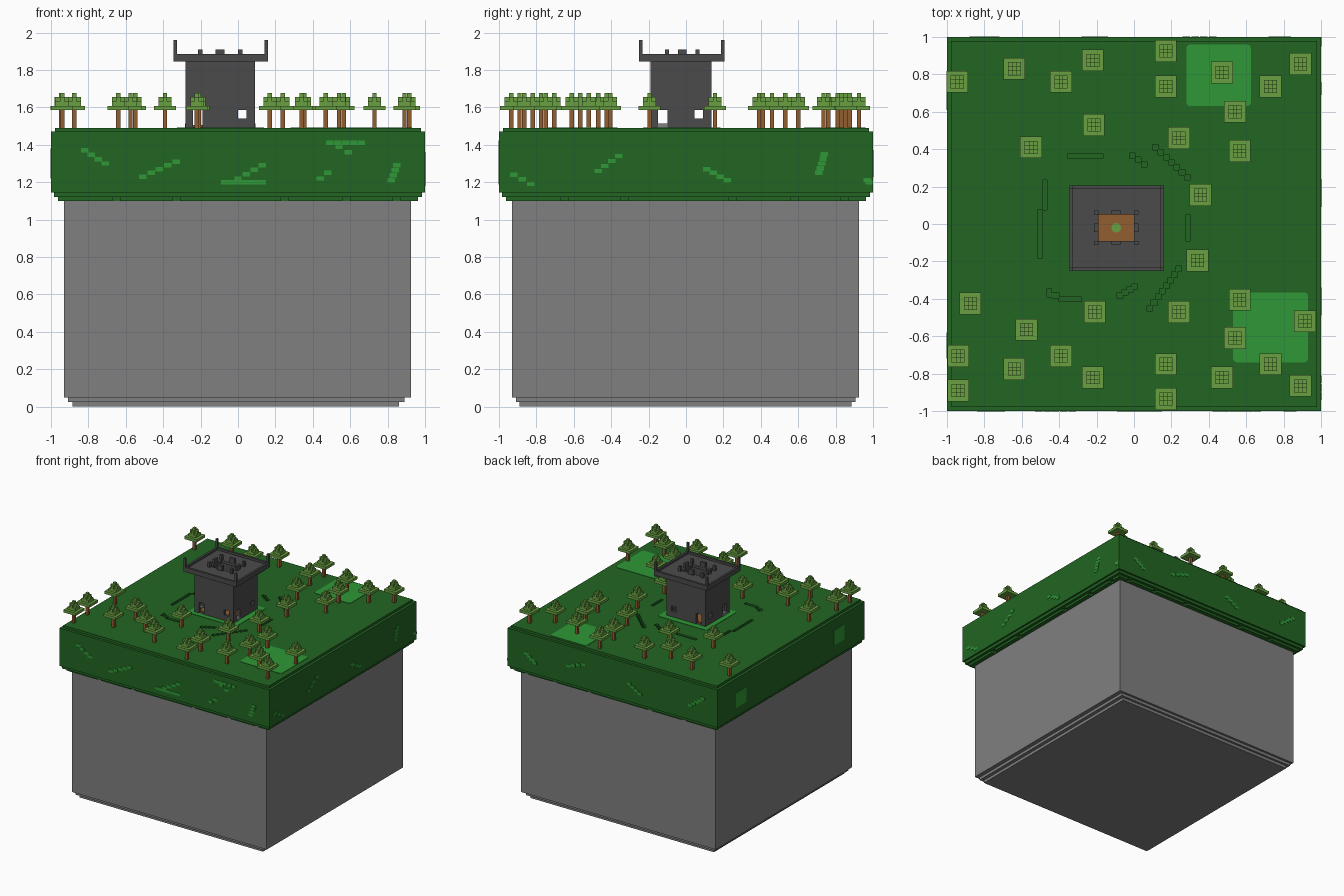
import bpy, bmesh
from mathutils import Matrix, Vector

cube = bpy.data.objects.get("Cube")
if cube:
    bpy.data.objects.remove(cube, do_unlink=True)

V = 0.0233          # block size
GROUND = 1.49       # top of the grass


def material(name, hex_code):
    rgb = [int(hex_code[i:i + 2], 16) / 255 for i in (0, 2, 4)]
    lin = [c / 12.92 if c <= 0.04045 else ((c + 0.055) / 1.055) ** 2.4 for c in rgb] + [1]
    m = bpy.data.materials.new(name)
    m.use_nodes = True
    m.diffuse_color = lin
    m.node_tree.nodes["Principled BSDF"].inputs["Base Color"].default_value = lin
    return m


GRASS = material("dark grass", "226622")
LIGHT = material("light grass", "2E9936")
LEAF = material("leaf green", "68A040")
WOOD = material("wood brown", "925E30")
STONE = material("stone grey", "808080")
DARK = material("dark stone", "4B4B4B")


def box_mesh(name, boxes, mats):
    """Boxes are (x0, x1, y0, y1, z0, z1[, material index])."""
    bm = bmesh.new()
    for b in boxes:
        lo, hi = Vector(b[0:6:2]), Vector(b[1:6:2])
        mtx = Matrix.Translation((lo + hi) / 2) @ Matrix.Diagonal((*(hi - lo), 1))
        new = bmesh.ops.create_cube(bm, size=1, matrix=mtx)["verts"]
        for f in {f for v in new for f in v.link_faces}:
            f.material_index = b[6] if len(b) > 6 else 0
    me = bpy.data.meshes.new(name)
    bm.to_mesh(me)
    bm.free()
    for m in mats:
        me.materials.append(m)
    return me


def place(name, me, loc=(0, 0, 0)):
    ob = bpy.data.objects.new(name, me)
    ob.location = loc
    bpy.context.scene.collection.objects.link(ob)
    return ob


def blocks(name, boxes, *mats):
    return place(name, box_mesh(name, boxes, mats))


def square(r, z0, z1):
    return (-r, r, -r, r, z0, z1)


def cut(ob, boxes):
    """Carve boxes out of an object, then drop the cutter."""
    cutter = blocks("cutter", boxes, ob.data.materials[0])
    cutter.hide_render = True
    mod = ob.modifiers.new("cut", 'BOOLEAN')
    mod.operation, mod.solver, mod.use_self, mod.object = 'DIFFERENCE', 'EXACT', True, cutter
    bpy.context.view_layer.objects.active = ob
    bpy.ops.object.modifier_apply(modifier=mod.name)
    bpy.data.objects.remove(cutter, do_unlink=True)


def ring(x0, x1, y0, y1, a0, a1, b0, b1, z0, z1):
    """Four boxes between an outer and an inner rectangle."""
    return [(x0, x1, y0, b0, z0, z1), (x0, x1, b1, y1, z0, z1),
            (x0, a0, b0, b1, z0, z1), (a1, x1, b0, b1, z0, z1)]


def steps(a, b, w=0.04, h=V):
    """Stair-stepped line of cells from a to b as (u0, u1, v0, v1)."""
    n = max(1, round(max(abs(b[0] - a[0]) / w, abs(b[1] - a[1]) / h)))
    out = []
    for i in range(n + 1):
        u, v = (a[k] + (b[k] - a[k]) * i / n for k in (0, 1))
        out.append((u - w / 2, u + w / 2, v - h / 2, v + h / 2))
    return out


# Stone base with stepped foot
blocks("stone_base", [(-0.93, 0.925, -0.93, 0.925, 0.05, 1.14),
                      (-0.91, 0.89, -0.91, 0.905, 0.025, 0.05),
                      (-0.885, 0.86, -0.89, 0.885, 0, 0.025)], STONE)

# Grass slab with stepped underside
blocks("grass_slab", [square(1, 1.145, 1.47), square(0.985, 1.12, 1.145)], GRASS)
lower_rim = blocks("grass_lower_rim", [square(0.962, 1.10, 1.122)], GRASS)
notches = []
for u in (-0.65, -0.33, 0.25, 0.58, 0.85):
    for lo, hi in ((-1, -0.935), (0.935, 1)):
        notches += [(u - 0.02, u + 0.02, lo, hi, 1.09, 1.13), (lo, hi, u - 0.02, u + 0.02, 1.09, 1.13)]
cut(lower_rim, notches)

# Grass top with shallow trench marks around the tower
grass_top = blocks("grass_top", [square(0.978, 1.465, GROUND)], GRASS)
trench = [(-0.355, -0.165, 0.35, 0.375), (-0.49, -0.465, 0.075, 0.235),
          (-0.515, -0.49, -0.185, 0.075), (0.275, 0.3, -0.09, 0.05),
          (-0.465, -0.44, -0.39, -0.345), (-0.44, -0.4, -0.395, -0.37),
          (-0.4, -0.28, -0.415, -0.39)]
for a, b in (((0.085, -0.45), (0.24, -0.24)), ((0.115, 0.41), (0.285, 0.25)),
             ((-0.01, 0.365), (0.055, 0.32)), ((-0.075, -0.38), (0.005, -0.335))):
    trench += steps(a, b, 0.03, 0.03)
cut(grass_top, [(*t, 1.474, 1.5) for t in trench])

# Light grass patches with rounded corners
for i, (x0, x1, y0, y1) in enumerate([(0.28, 0.625, 0.63, 0.96), (0.53, 0.93, -0.74, -0.365),
                                      (-0.325, 0.14, -0.23, 0.185)]):
    patch = blocks(f"grass_patch_{i + 1}", [(x0, x1, y0, y1, GROUND - 0.002, GROUND + 0.003)], LIGHT)
    bm = bmesh.new()
    bm.from_mesh(patch.data)
    upright = [e for e in bm.edges if abs(e.verts[0].co.z - e.verts[1].co.z) > 0.001]
    bmesh.ops.bevel(bm, geom=upright, offset=0.02, segments=3, profile=0.5, affect='EDGES')
    bm.to_mesh(patch.data)
    bm.free()

# Light streaks on the slab sides
front = [((-0.82, 1.37), (-0.71, 1.30)), ((-0.51, 1.23), (-0.33, 1.31)), ((-0.07, 1.2), (0.13, 1.2)),
         ((0.0, 1.22), (0.13, 1.29)), ((0.49, 1.41), (0.66, 1.41)), ((0.54, 1.39), (0.59, 1.36)),
         ((0.44, 1.22), (0.48, 1.25)), ((0.82, 1.21), (0.85, 1.29))]
right = [((-0.92, 1.24), (-0.83, 1.19)), ((-0.47, 1.26), (-0.36, 1.34)), ((0.11, 1.27), (0.22, 1.21)),
         ((0.71, 1.25), (0.74, 1.35)), ((0.97, 1.21), (0.98, 1.20))]
back = [((0.74, 1.24), (0.82, 1.30)), ((0.28, 1.35), (0.42, 1.30)), ((-0.26, 1.24), (-0.16, 1.30)),
        ((-0.86, 1.36), (-0.74, 1.27))]
T = 0.003
for name, lines in (("front", front), ("right", right), ("back", back)):
    plates = []
    for line in lines:
        for u0, u1, v0, v1 in steps(*line):
            plates.append({"front": (u0, u1, -1 - T, -0.999, v0, v1),
                           "back": (u0, u1, 0.999, 1 + T, v0, v1),
                           "right": (0.999, 1 + T, u0, u1, v0, v1)}[name])
    blocks(f"{name}_streaks", plates, LIGHT)
blocks("side_patches", [(-1 - T, -0.999, 0.61, 0.75, 1.22, 1.35),
                        (-1 - T, -0.999, -0.72, -0.58, 1.25, 1.38)], LIGHT)

# Tower walls: hollow, with openings running through opposite sides
tower = blocks("tower_walls", [(-0.28, 0.09, -0.19, 0.135, GROUND - 0.01, 1.85)], DARK)
cut(tower, [(-0.255, 0.065, -0.165, 0.11, 1.47, 1.9)])
cut(tower, [(-0.24, -0.19, -0.3, 0.3, 1.494, 1.585), (0.0, 0.045, -0.3, 0.3, 1.54, 1.585)])
cut(tower, [(-0.4, 0.2, -0.15, -0.1, 1.515, 1.585), (-0.4, 0.2, 0.045, 0.09, 1.54, 1.585)])
blocks("door_sills", [(x, x + 0.03, -0.15, -0.1, GROUND, 1.515) for x in (-0.284, 0.064)], STONE)

# Tower floor with a round green mark
blocks("tower_floor", [(-0.255, 0.065, -0.165, 0.11, GROUND, 1.505)], WOOD)
bpy.ops.mesh.primitive_cylinder_add(vertices=12, radius=0.026, depth=0.006, location=(-0.095, -0.02, 1.507))
mark = bpy.context.object
mark.name = "floor_mark"
mark.data.materials.append(LEAF)

# Tower roof: overhanging deck with a shaft, rim, corner posts and small merlons
X0, X1, Y0, Y1 = -0.345, 0.16, -0.25, 0.205
blocks("tower_deck", ring(X0, X1, Y0, Y1, -0.19, 0.0, -0.09, 0.05, 1.845, 1.868), DARK)
blocks("tower_rim", ring(X0, X1, Y0, Y1, X0 + 0.018, X1 - 0.018, Y0 + 0.018, Y1 - 0.018, 1.866, 1.886), DARK)
blocks("corner_posts", [(x, x + 0.018, y, y + 0.018, 1.88, 1.96)
                        for x in (X0, X1 - 0.018) for y in (Y0, Y1 - 0.018)], DARK)
merlons = []
for x in (-0.202, -0.095, 0.012):
    for y in (-0.102, -0.02, 0.062):
        if (x, y) != (-0.095, -0.02):
            w = 0.024 if x == -0.095 else 0.011
            d = 0.024 if y == -0.02 else 0.011
            merlons.append((x - w, x + w, y - d, y + d, 1.866, 1.91))
blocks("merlons", merlons, DARK)


# Trees: one shared mesh of stacked blocks
def layer(nx, ny, z, n=1, mat=0):
    return (-nx * V / 2, nx * V / 2, -ny * V / 2, ny * V / 2, z, z + n * V, mat)


L = 0.095
tree_mesh = box_mesh("tree", [layer(1, 1, -0.005, (L + 0.005) / V, 1), layer(5, 5, L), layer(3, 3, L + V),
                              layer(3, 1, L + 2 * V), layer(1, 3, L + 2 * V), layer(1, 1, L + 3 * V)],
                     [LEAF, WOOD])
spots = [(-0.945, 0.76), (-0.64, 0.83), (-0.39, 0.76), (-0.22, 0.875), (0.17, 0.925), (0.17, 0.735),
         (0.47, 0.81), (0.73, 0.735), (0.89, 0.855), (0.54, 0.6), (0.565, 0.39), (0.24, 0.46),
         (-0.215, 0.53), (-0.55, 0.41), (0.355, 0.155), (0.34, -0.195), (0.24, -0.47), (-0.21, -0.47),
         (0.565, -0.405), (0.915, -0.52), (0.54, -0.61), (0.47, -0.82), (0.73, -0.75), (0.89, -0.865),
         (0.17, -0.75), (0.17, -0.935), (-0.22, -0.82), (-0.39, -0.705), (-0.64, -0.775),
         (-0.94, -0.705), (-0.94, -0.89), (-0.875, -0.425), (-0.575, -0.565)]
for i, (x, y) in enumerate(spots):
    place(f"tree_{i + 1}", tree_mesh, (x, y, GROUND))
